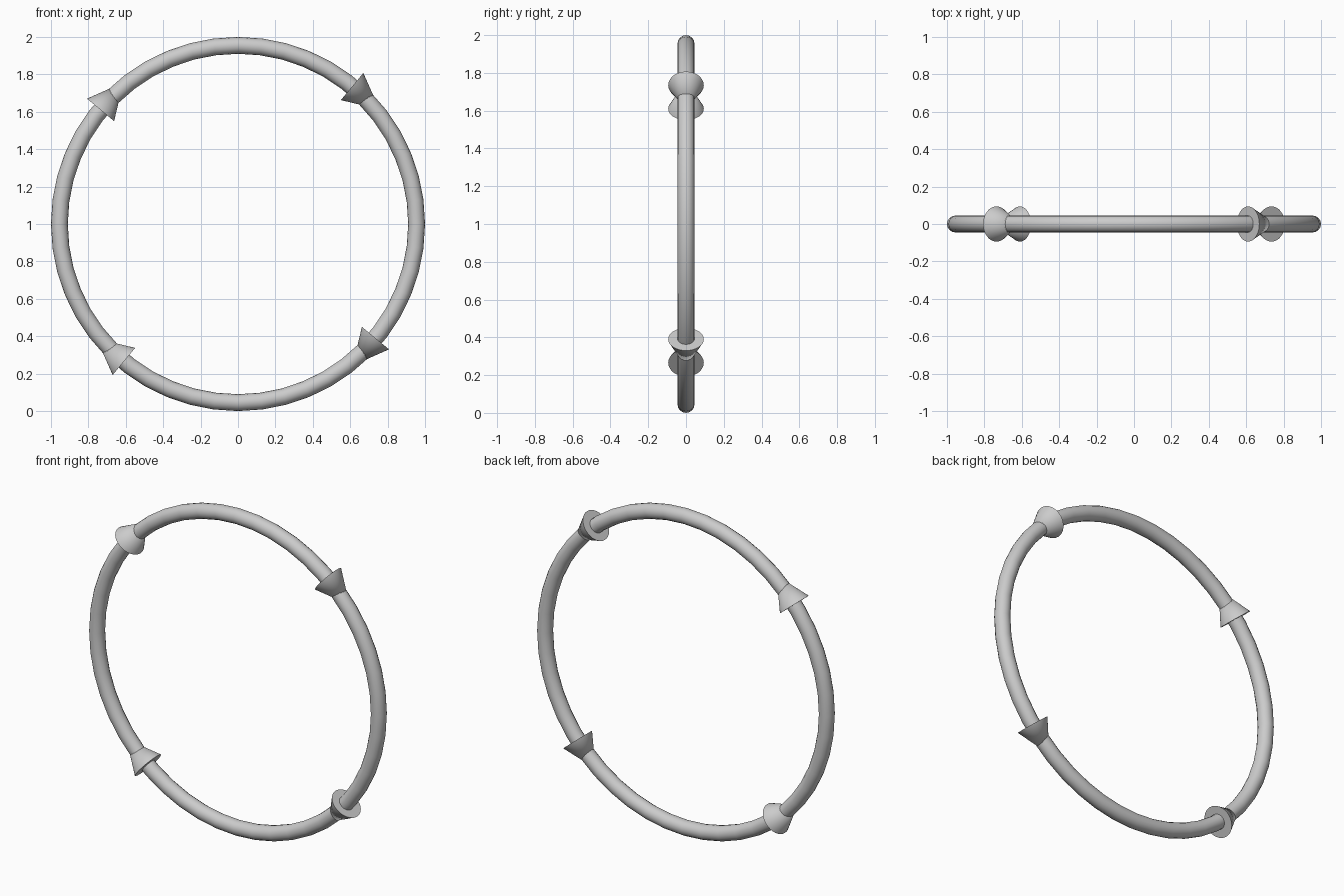
import bpy, math
from mathutils import Vector

if "Cube" in bpy.data.objects:
    bpy.data.objects.remove(bpy.data.objects["Cube"])

RING_R = 0.955      # ring centreline radius
TUBE_R = 0.045      # ring thickness
CONE_R = 0.094
CONE_L = 0.19
CENTRE = Vector((0, 0, 1))


def smooth(obj):
    bpy.context.view_layer.objects.active = obj
    obj.select_set(True)
    bpy.ops.object.shade_smooth_by_angle(angle=math.radians(35))
    obj.select_set(False)


# Upright ring
bpy.ops.mesh.primitive_torus_add(
    major_radius=RING_R, minor_radius=TUBE_R,
    major_segments=48, minor_segments=16,
    location=CENTRE, rotation=(math.pi / 2, 0, 0))
ring = bpy.context.object
ring.name = "ring"
smooth(ring)

# Four arrowheads pointing clockwise (seen from the front)
for i in range(4):
    a = math.radians(50.3 + 90 * i)
    radial = Vector((math.cos(a), 0, math.sin(a)))
    tangent = Vector((math.sin(a), 0, -math.cos(a)))
    bpy.ops.mesh.primitive_cone_add(
        vertices=32, radius1=CONE_R, radius2=0, depth=CONE_L,
        location=CENTRE + radial * RING_R + tangent * CONE_L / 2,
        rotation=tangent.to_track_quat('Z', 'Y').to_euler())
    cone = bpy.context.object
    cone.name = f"arrowhead_{i + 1}"
    smooth(cone)
